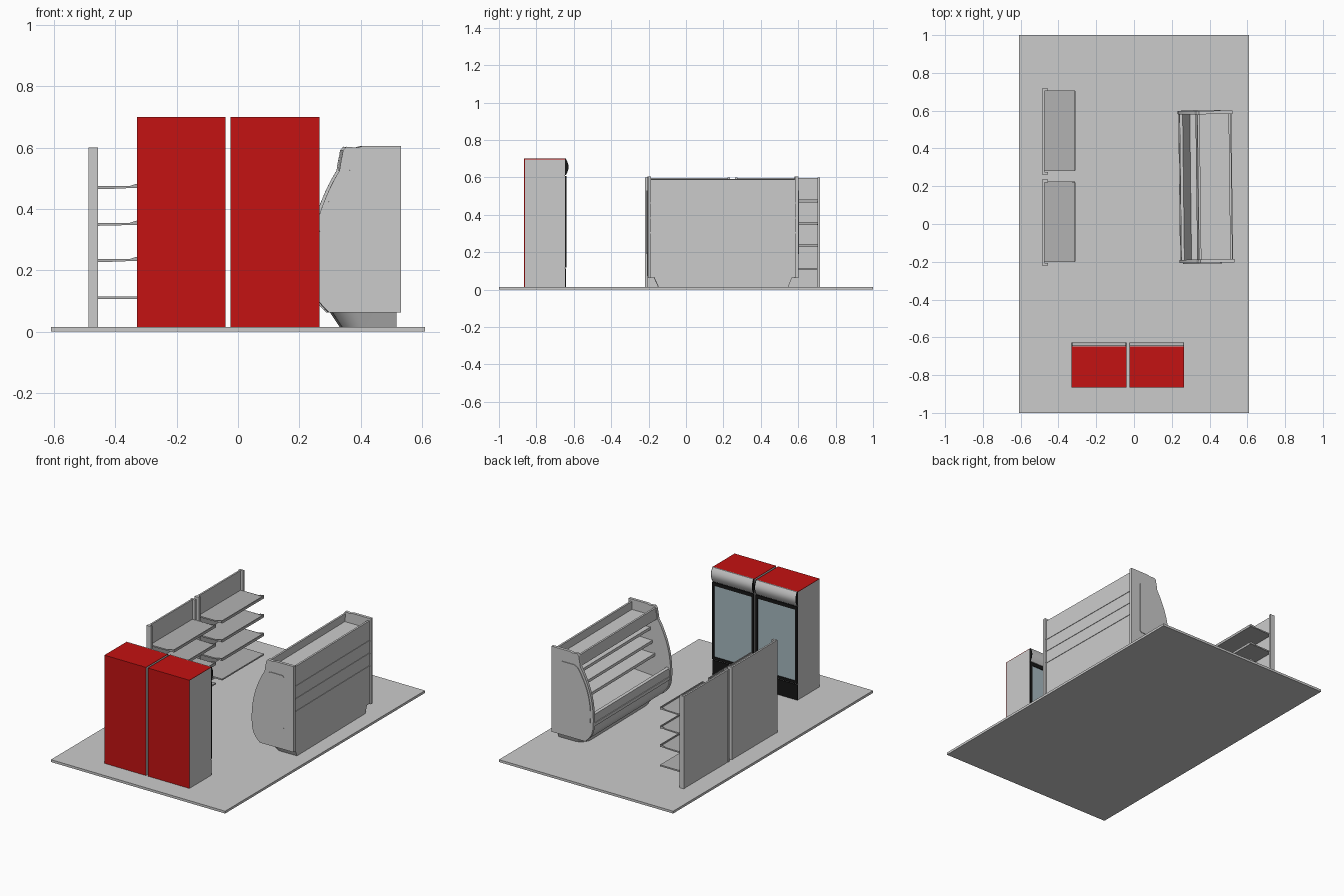
import bpy, math
from mathutils import Matrix, Vector

if "Cube" in bpy.data.objects:
    bpy.data.objects.remove(bpy.data.objects["Cube"])


def material(name, rgb):
    m = bpy.data.materials.new(name)
    m.diffuse_color = (*rgb, 1)
    m.use_nodes = True
    m.node_tree.nodes["Principled BSDF"].inputs["Base Color"].default_value = m.diffuse_color
    return m


RED = material("red", (0.55, 0.006, 0.006))
BLACK = material("black", (0.008, 0.008, 0.008))
GLASS = material("pale_glass", (0.38, 0.48, 0.52))
SHELF = material("shelf_grey", (0.45, 0.45, 0.45))


def make(name, verts, faces, mat=None):
    me = bpy.data.meshes.new(name)
    me.from_pydata(verts, [], faces)
    me.update()
    me.shade_smooth()
    me.set_sharp_from_angle(angle=math.radians(30))
    ob = bpy.data.objects.new(name, me)
    bpy.context.collection.objects.link(ob)
    if mat:
        me.materials.append(mat)
    return ob


def loft(name, a, b, mat=None):
    """Closed solid between two matching rings of points."""
    n = len(a)
    # keep normals outward whichever way the ring was drawn
    area = Vector()
    for i in range(n):
        area += Vector(a[i]).cross(Vector(a[(i + 1) % n]))
    if area.dot(Vector(b[0]) - Vector(a[0])) < 0:
        a, b = a[::-1], b[::-1]
    faces = [(i, (i + 1) % n, n + (i + 1) % n, n + i) for i in range(n)]
    faces += [tuple(range(n - 1, -1, -1)), tuple(range(n, 2 * n))]
    return make(name, list(a) + list(b), faces, mat)


def box(name, x0, x1, y0, y1, z0, z1, mat=None):
    ring = [(x0, y0), (x1, y0), (x1, y1), (x0, y1)]
    return loft(name, [(x, y, z0) for x, y in ring], [(x, y, z1) for x, y in ring], mat)


def prism_y(name, prof, y0, y1, mat=None):
    return loft(name, [(x, y0, z) for x, z in prof], [(x, y1, z) for x, z in prof], mat)


def prism_x(name, prof, x0, x1, mat=None):
    return loft(name, [(x0, y, z) for y, z in prof], [(x1, y, z) for y, z in prof], mat)


def spline(pts, steps=4):
    """Catmull-Rom curve through the points."""
    p = [Vector(q) for q in [pts[0], *pts, pts[-1]]]
    out = []
    for i in range(1, len(p) - 2):
        a, b, c, d = p[i - 1:i + 3]
        for k in range(steps):
            t = k / steps
            q = 0.5 * (2 * b + (c - a) * t + (2 * a - 5 * b + 4 * c - d) * t * t
                       + (3 * b - a - 3 * c + d) * t ** 3)
            out.append(tuple(q))
    return out + [tuple(pts[-1])]


# Floor
box("floor", -0.61, 0.61, -1, 1, 0, 0.015)


# Glass-door fridges, doors facing +y
def fridge(tag, x0, x1):
    n = tag + "_fridge_"
    yb, yf, zb, zt = -0.865, -0.648, 0.015, 0.70
    box(n + "body", x0, x1, yb + 0.003, yf, zb, zt - 0.003)
    box(n + "back", x0, x1, yb, yb + 0.003, zb, zt, RED)
    box(n + "top", x0, x1, yb + 0.003, yf, zt - 0.003, zt, RED)
    box(n + "base_grille", x0, x1, yf, yf + 0.006, zb, 0.112, BLACK)
    # door frame and pane
    box(n + "door_bottom", x0, x1, yf, yf + 0.008, 0.118, 0.135, BLACK)
    box(n + "door_top", x0, x1, yf, yf + 0.008, 0.585, 0.607, BLACK)
    for k, x in enumerate((x0, x1 - 0.014)):
        box(f"{n}door_side_{k}", x, x + 0.014, yf, yf + 0.008, 0.135, 0.585, BLACK)
    box(n + "glass", x0 + 0.014, x1 - 0.014, yf, yf + 0.004, 0.135, 0.585, GLASS)
    # bulging header with dark end caps
    arc = [(yf + 0.006 + 0.014 * math.sin(math.pi * t / 12), 0.612 + 0.088 * t / 12)
           for t in range(13)]
    prof = [(yf, 0.612)] + arc + [(yf, 0.70)]
    prism_x(n + "header", prof, x0 + 0.004, x1 - 0.004)
    prism_x(n + "header_cap_0", prof, x0, x0 + 0.004, BLACK)
    prism_x(n + "header_cap_1", prof, x1 - 0.004, x1, BLACK)


fridge("left", -0.33, -0.04)
fridge("right", -0.025, 0.265)


# Wall shelving units, open side facing +x
def shelving(tag, y0):
    n = tag + "_shelving_"
    y1 = y0 + 0.455
    box(n + "back_panel", -0.485, -0.474, y0 + 0.012, y1 - 0.012, 0.015, 0.598)
    for k, y in enumerate((y0, y1 - 0.014)):
        box(f"{n}post_{k}", -0.487, -0.456, y, y + 0.014, 0.015, 0.60)
    a, b = y0 + 0.022, y1 - 0.014
    box(n + "bottom_shelf", -0.474, -0.31, a, b, 0.106, 0.115, SHELF)
    for k, z in enumerate((0.232, 0.35, 0.47)):
        box(f"{n}shelf_{k}", -0.474, -0.313, a, b, z - 0.002, z + 0.004, SHELF)
        box(f"{n}shelf_edge_{k}", -0.316, -0.31, a, b, z - 0.004, z + 0.012, SHELF)
        # tapered brackets with raised front ends
        prof = [(-0.474, z - 0.005), (-0.40, z - 0.004), (-0.312, z), (-0.312, z + 0.014),
                (-0.335, z + 0.011), (-0.352, z + 0.005), (-0.474, z + 0.004)]
        for j, y in enumerate((a - 0.003, b)):
            prism_y(f"{n}bracket_{k}_{j}", prof, y, y + 0.003, SHELF)


shelving("near", -0.22)
shelving("far", 0.262)

# Open display cooler, front facing -x
Y0, Y1, T = -0.21, 0.603, 0.022
front_curve = spline([(0.326, 0.525), (0.298, 0.475), (0.265, 0.395), (0.246, 0.32),
                      (0.237, 0.24), (0.238, 0.165), (0.248, 0.12), (0.266, 0.09), (0.292, 0.063)])
end_prof = [(0.527, 0.063), (0.527, 0.605), (0.40, 0.605), (0.385, 0.60), (0.348, 0.603),
            (0.338, 0.592), (0.330, 0.55)] + front_curve
inset = [(0.462, 0.20), (0.462, 0.52), (0.452, 0.53), (0.368, 0.53), (0.345, 0.52)]
inset += spline([(0.325, 0.492), (0.285, 0.41), (0.263, 0.335), (0.254, 0.26), (0.256, 0.19)])
inset += [(0.452, 0.19)]
cooler = []
for tag, y, out in (("near", Y0 + 0.004, -1), ("far", Y1 - T, 1)):
    cooler.append(prism_y(f"cooler_{tag}_end", end_prof, y, y + T - 0.004))
    edge = Y0 if out < 0 else Y1 - 0.004
    cooler.append(prism_y(f"cooler_{tag}_end_inset", inset, edge, edge + 0.004))

# cabinet shell: rounded front, well, back wall
ya, yb = Y0 + T, Y1 - T
lower = spline([(0.246, 0.235), (0.244, 0.17), (0.254, 0.12), (0.271, 0.093), (0.295, 0.064)])
shell = [(0.262, 0.24)] + lower + [(0.517, 0.064), (0.517, 0.59), (0.505, 0.59),
                                   (0.505, 0.17), (0.30, 0.155), (0.272, 0.225)]
cooler.append(prism_y("cooler_shell", shell, ya, yb))
cooler.append(box("cooler_front_bumper", 0.239, 0.25, ya, yb, 0.165, 0.185))

# canopy: sloped fascia and recessed deck
cooler.append(prism_y("cooler_canopy_fascia", [(0.33, 0.525), (0.34, 0.592), (0.352, 0.592),
                                               (0.345, 0.525)], ya, yb))
cooler.append(box("cooler_canopy_deck", 0.342, 0.506, ya, yb, 0.527, 0.54))

# stepped shelves, rear edges showing through the back wall
for k, (z, x) in enumerate(((0.46, 0.375), (0.38, 0.36), (0.30, 0.345))):
    prof = [(0.52, z), (0.52, z + 0.007), (x + 0.004, z + 0.001), (x + 0.004, z + 0.004),
            (x, z + 0.004), (x, z - 0.014), (x + 0.004, z - 0.014), (x + 0.004, z - 0.006)]
    cooler.append(prism_y(f"cooler_shelf_{k}", prof, ya, yb))


# tapered plinth with rounded front corners
def plinth_ring(x0, x1, y0, y1, r, z):
    ring = [(x1, y0, z), (x1, y1, z)]
    for cy, start in ((y1 - r, 90), (y0 + r, 180)):
        for k in range(9):
            a = math.radians(start + 90 * k / 8)
            ring.append((x0 + r + r * math.cos(a), cy + r * math.sin(a), z))
    return ring


cooler.append(loft("cooler_plinth", plinth_ring(0.335, 0.513, -0.15, 0.545, 0.07, 0.015),
                   plinth_ring(0.302, 0.513, -0.172, 0.565, 0.08, 0.065)))

# the cooler stands very slightly turned
pivot = Matrix.Translation((0.38, 0.2, 0))
turn = pivot @ Matrix.Rotation(math.radians(0.7), 4, 'Z') @ pivot.inverted()
for ob in cooler:
    ob.data.transform(turn)
